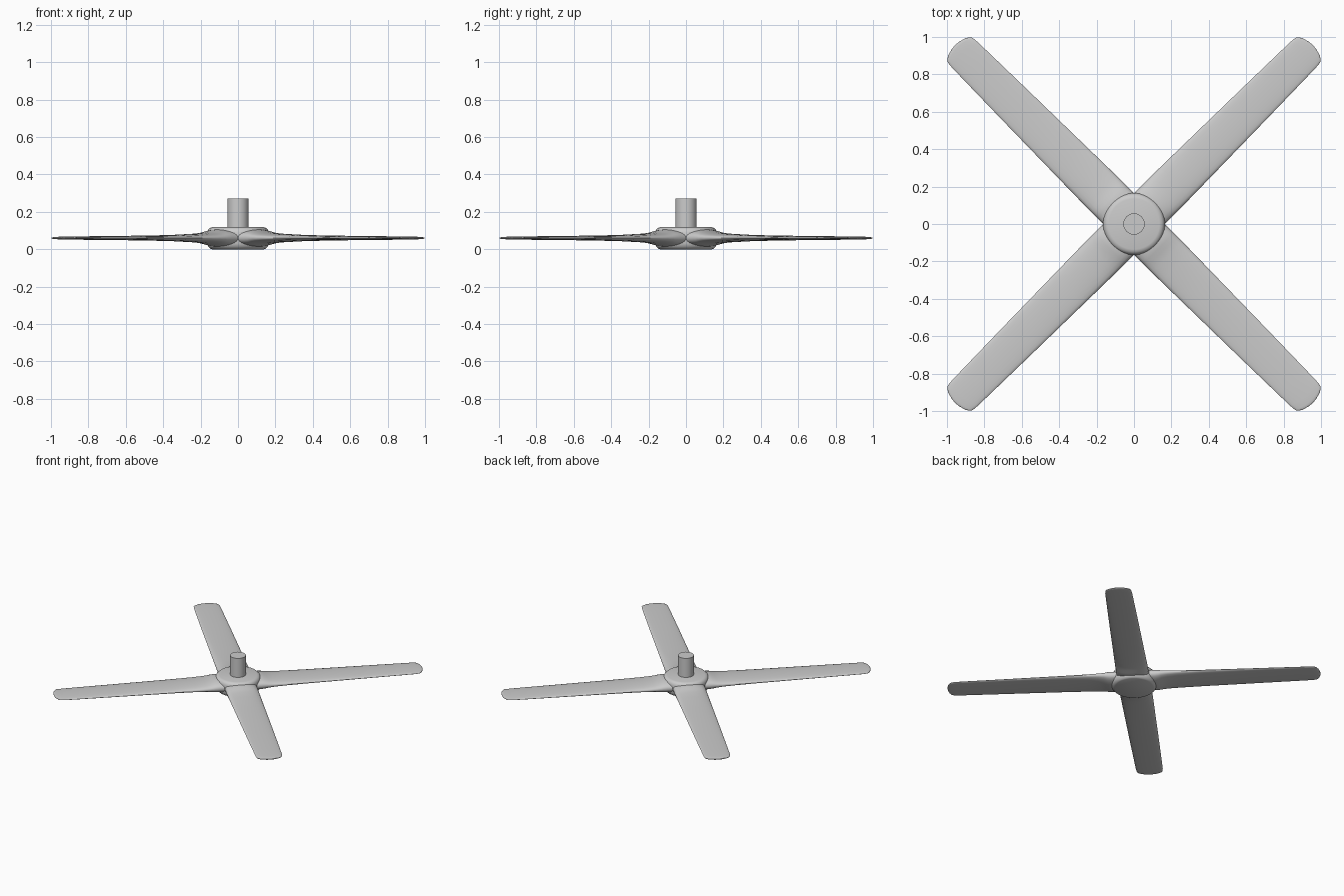
import bpy, bmesh, math
from mathutils import Matrix

if "Cube" in bpy.data.objects:
    bpy.data.objects.remove(bpy.data.objects["Cube"])


def finish(bm, name, angle=40):
    bmesh.ops.recalc_face_normals(bm, faces=bm.faces)
    me = bpy.data.meshes.new(name)
    bm.to_mesh(me)
    bm.free()
    ob = bpy.data.objects.new(name, me)
    bpy.context.collection.objects.link(ob)
    bpy.ops.object.select_all(action='DESELECT')
    ob.select_set(True)
    bpy.context.view_layer.objects.active = ob
    bpy.ops.object.shade_smooth_by_angle(angle=math.radians(angle))
    return ob


def lathe(name, profile, steps=64):
    bm = bmesh.new()
    vs = [bm.verts.new((r, 0, z)) for r, z in profile]
    es = [bm.edges.new(p) for p in zip(vs, vs[1:])]
    bmesh.ops.spin(bm, geom=vs + es, axis=(0, 0, 1), cent=(0, 0, 0),
                   angle=math.tau, steps=steps)
    bmesh.ops.remove_doubles(bm, verts=bm.verts, dist=1e-5)
    return finish(bm, name)


# blade stations: distance from axis, half width, half thickness
STATIONS = [(0.0, .117, .045), (.16, .117, .045), (.185, .117, .041),
            (.21, .117, .034), (.25, .1165, .028), (.32, .115, .023),
            (.5, .112, .016), (.9, .105, .011), (1.2, .099, .009),
            (1.30, .097, .008), (1.335, .0935, .007), (1.345, .085, .006),
            (1.35, .065, .004), (1.352, .03, .002)]
BLADE_Z = .06
N = 12


def blade(name, angle):
    bm = bmesh.new()
    rings = []
    for s, w, t in STATIONS:
        ring = []
        for i in range(2 * N):
            a = math.tau * i / (2 * N)
            u = math.cos(a)
            h = math.copysign(abs(math.sin(a)) ** .8, math.sin(a))
            bow = .025 * (w * u / .1) ** 2 * max(0, min(1, (s - 1.1) / .2))
            ring.append(bm.verts.new((s - bow, w * u, BLADE_Z + t * h)))
        rings.append(ring)
    for a, b in zip(rings, rings[1:]):
        for i in range(2 * N):
            j = (i + 1) % (2 * N)
            bm.faces.new((a[i], a[j], b[j], b[i]))
    bm.faces.new(rings[0])
    bm.faces.new(rings[-1])
    bmesh.ops.rotate(bm, verts=bm.verts, cent=(0, 0, 0),
                     matrix=Matrix.Rotation(angle, 3, 'Z'))
    return finish(bm, name, 50)


# rounded hub
lathe("hub", [(0, 0), (.14, 0), (.149, .004), (.159, .014), (.165, .03),
              (.166, .06), (.165, .09), (.16, .104), (.15, .114),
              (.135, .118), (0, .118)])

# drive shaft
lathe("shaft", [(0, .10), (.057, .10), (.057, .27), (0, .27)], 40)

# four diagonal blades
for k in range(4):
    blade(f"blade_{k + 1}", math.radians(45 + 90 * k))
